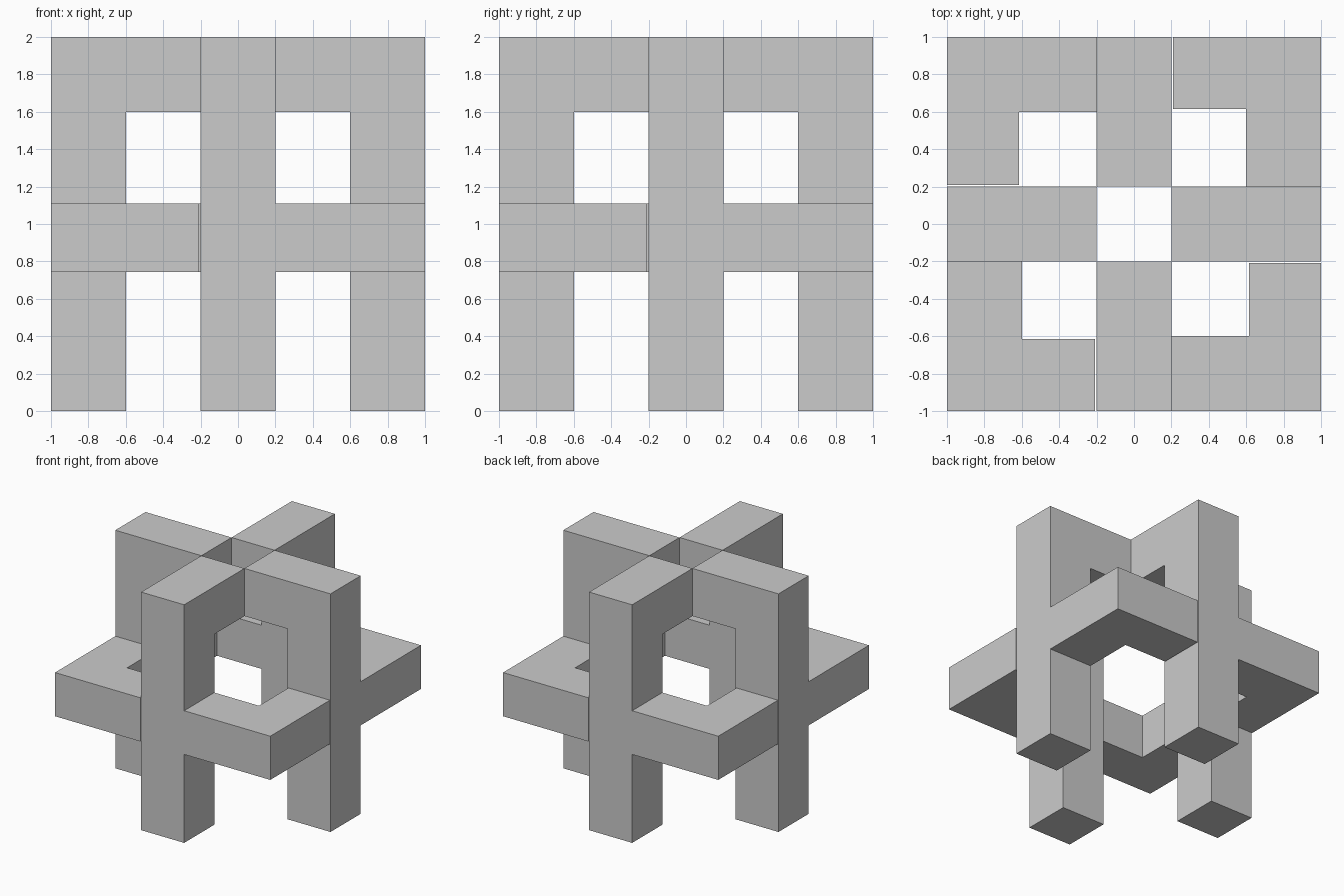
import bpy, bmesh
from math import radians
from mathutils import Matrix, Vector

if "Cube" in bpy.data.objects:
    bpy.data.objects.remove(bpy.data.objects["Cube"])


def prism(name, profile, direction, turn):
    """Extrude a closed profile along direction, then turn it about z."""
    bm = bmesh.new()
    face = bm.faces.new([bm.verts.new(p) for p in profile])
    ext = bmesh.ops.extrude_face_region(bm, geom=[face])
    verts = [v for v in ext["geom"] if isinstance(v, bmesh.types.BMVert)]
    bmesh.ops.translate(bm, verts=verts, vec=Vector(direction))
    bmesh.ops.recalc_face_normals(bm, faces=bm.faces)
    bm.transform(Matrix.Rotation(radians(turn), 4, "Z"))
    mesh = bpy.data.meshes.new(name)
    bm.to_mesh(mesh)
    bm.free()
    obj = bpy.data.objects.new(name, mesh)
    bpy.context.collection.objects.link(obj)
    return obj


# Upright L: leg at the outer end, arm on top reaching to the central shaft
upright = [(1, -.2, 0), (1, -.2, 2), (.2, -.2, 2), (.2, -.2, 1.6),
           (.6, -.2, 1.6), (.6, -.2, 0)]

# Flat L: corner piece wedged between two neighbouring legs
Z0, Z1 = .743, 1.11
corner = [(1, .2, Z0), (1, 1, Z0), (.208, 1, Z0), (.208, .615, Z0),
          (.6, .615, Z0), (.6, .2, Z0)]

# Four of each, a quarter turn apart
for i, side in enumerate(("right", "back", "left", "front")):
    prism(f"upright_bracket_{side}", upright, (0, .4, 0), 90 * i)
    prism(f"corner_bracket_{side}", corner, (0, 0, Z1 - Z0), 90 * i)
